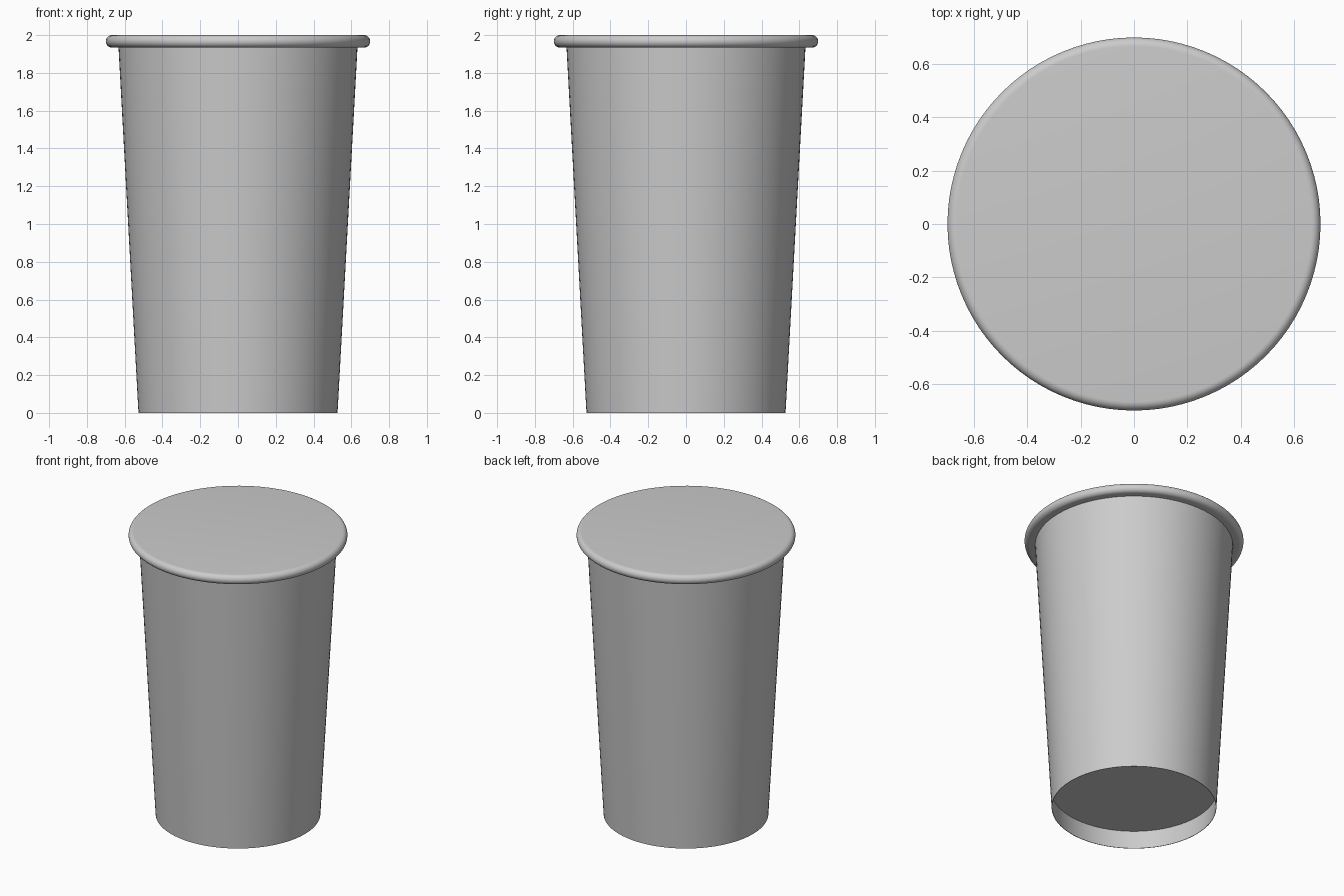
import bpy, bmesh, math

SEGMENTS = 96

cube = bpy.data.objects.get("Cube")
if cube:
    bpy.data.objects.remove(cube, do_unlink=True)

# One plain grey for the whole cup
grey = bpy.data.materials.new("plain_grey")
grey.use_nodes = True
colour = (0.6, 0.6, 0.6, 1)
grey.diffuse_color = colour
grey.node_tree.nodes["Principled BSDF"].inputs["Base Color"].default_value = colour


def lathe(name, profile):
    """Turn a list of (radius, height) points around the z axis."""
    bm = bmesh.new()
    verts = [bm.verts.new((r, 0, z)) for r, z in profile]
    edges = [bm.edges.new(pair) for pair in zip(verts, verts[1:])]
    bmesh.ops.spin(bm, geom=verts + edges, cent=(0, 0, 0), axis=(0, 0, 1),
                   angle=math.tau, steps=SEGMENTS)
    bmesh.ops.remove_doubles(bm, verts=bm.verts, dist=0.0005)
    bmesh.ops.recalc_face_normals(bm, faces=bm.faces)
    mesh = bpy.data.meshes.new(name)
    bm.to_mesh(mesh)
    bm.free()
    mesh.materials.append(grey)
    obj = bpy.data.objects.new(name, mesh)
    bpy.context.collection.objects.link(obj)
    bpy.ops.object.select_all(action='DESELECT')
    obj.select_set(True)
    bpy.context.view_layer.objects.active = obj
    bpy.ops.object.shade_smooth_by_angle(angle=math.radians(30))
    return obj


# Tapered wall with a thin foot and a recessed base
lathe("cup_body", [(0, 0.13), (0.531, 0.13), (0.524, 0), (0.527, 0), (0.633, 1.94)])

# Rolled rim running into the flat closed top
TUBE = 0.033
RIM = 0.667
roll = []
for i in range(17):
    a = math.pi * (i / 16 - 0.5)
    roll.append((RIM + TUBE * math.cos(a), 2 - TUBE + TUBE * math.sin(a)))
lathe("rim_and_top", [(0.632, 2 - 2 * TUBE)] + roll + [(0, 2)])
